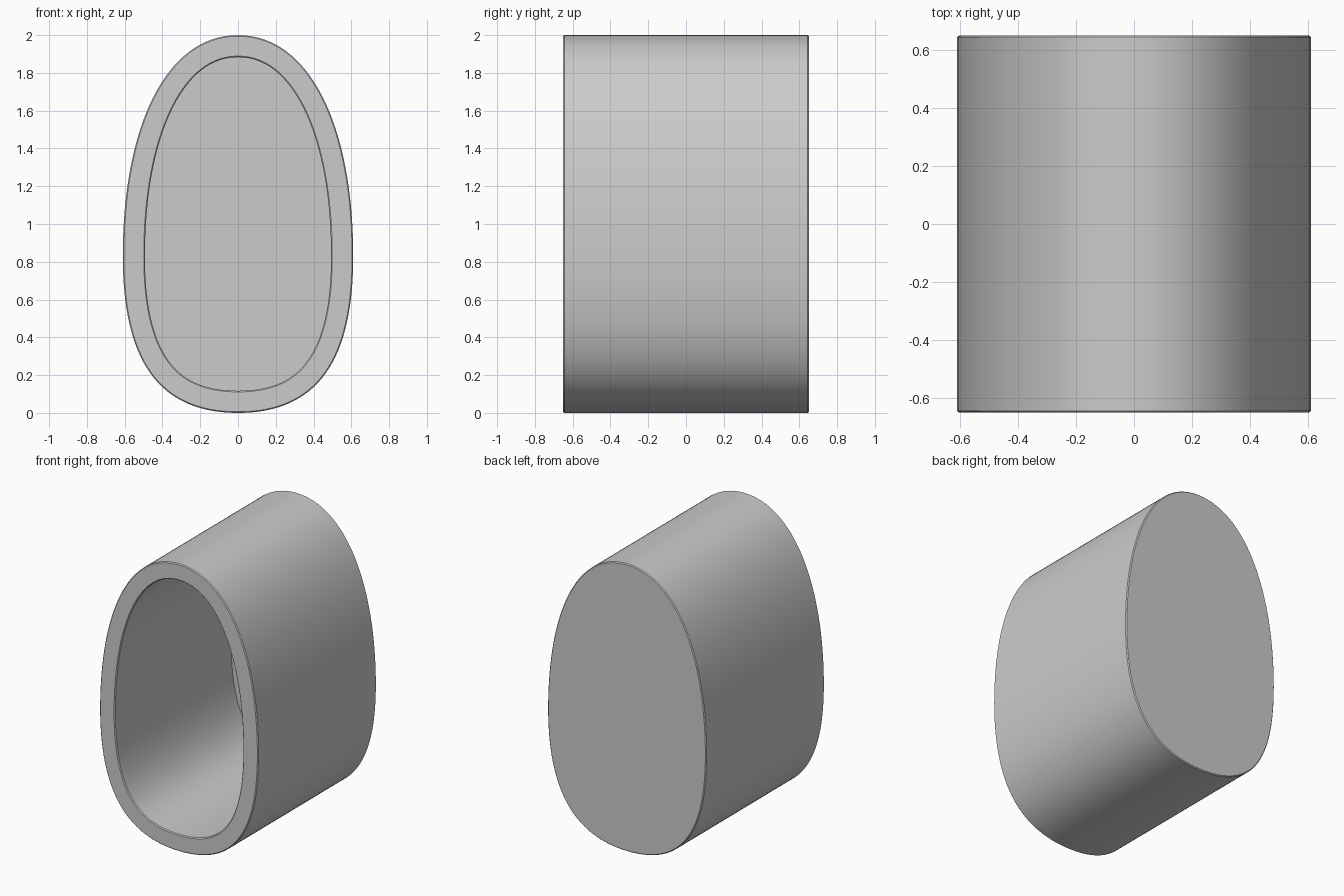
import bpy, bmesh
from mathutils import Vector
from mathutils.geometry import interpolate_bezier

if "Cube" in bpy.data.objects:
    bpy.data.objects.remove(bpy.data.objects["Cube"])

FRONT, BACK, FLOOR, WALL = -0.65, 0.65, 0.63, 0.117


def egg(bottom, top, half_w, mid, h_bot, h_low, h_up, h_top, n=33):
    """Closed egg outline in x/z from two Bezier arcs, mirrored in x."""
    b, s, t = Vector((0, bottom)), Vector((half_w, mid)), Vector((0, top))
    low = interpolate_bezier(b, b + Vector((h_bot, 0)), s - Vector((0, h_low)), s, n)
    up = interpolate_bezier(s, s + Vector((0, h_up)), t + Vector((h_top, 0)), t, n)
    right = list(low) + list(up)[1:]
    left = [Vector((-p.x, p.y)) for p in reversed(right[1:-1])]
    return right + left


def inset(outline, d):
    """Move every point inward by d along its normal."""
    result = []
    for i, p in enumerate(outline):
        t = (outline[(i + 1) % len(outline)] - outline[i - 1]).normalized()
        result.append(p + d * Vector((-t.y, t.x)))
    return result


outer = egg(0, 2, 0.61, 0.83, 0.43, 0.54, 0.68, 0.385)
inner = inset(outer, WALL)

# Egg-section cup: closed back, outer wall, front rim, inner wall, cavity floor;
# the back and front edges are very slightly eased
E = 0.006
eased = inset(outer, E)
sections = ((eased, BACK), (outer, BACK - E), (outer, FRONT + E), (eased, FRONT),
            (inset(outer, WALL - E), FRONT), (inner, FRONT + E), (inner, FLOOR))
bm = bmesh.new()
rings = [[bm.verts.new((p.x, y, p.y)) for p in outline] for outline, y in sections]
for a, b in zip(rings, rings[1:]):
    for i in range(len(a)):
        j = (i + 1) % len(a)
        bm.faces.new((a[i], a[j], b[j], b[i]))
bm.faces.new(rings[0])
bm.faces.new(rings[-1])
bmesh.ops.recalc_face_normals(bm, faces=bm.faces)

mesh = bpy.data.meshes.new("egg_shell")
bm.to_mesh(mesh)
bm.free()
shell = bpy.data.objects.new("egg_shell", mesh)
bpy.context.collection.objects.link(shell)
bpy.context.view_layer.objects.active = shell
shell.select_set(True)
bpy.ops.object.shade_smooth_by_angle()
